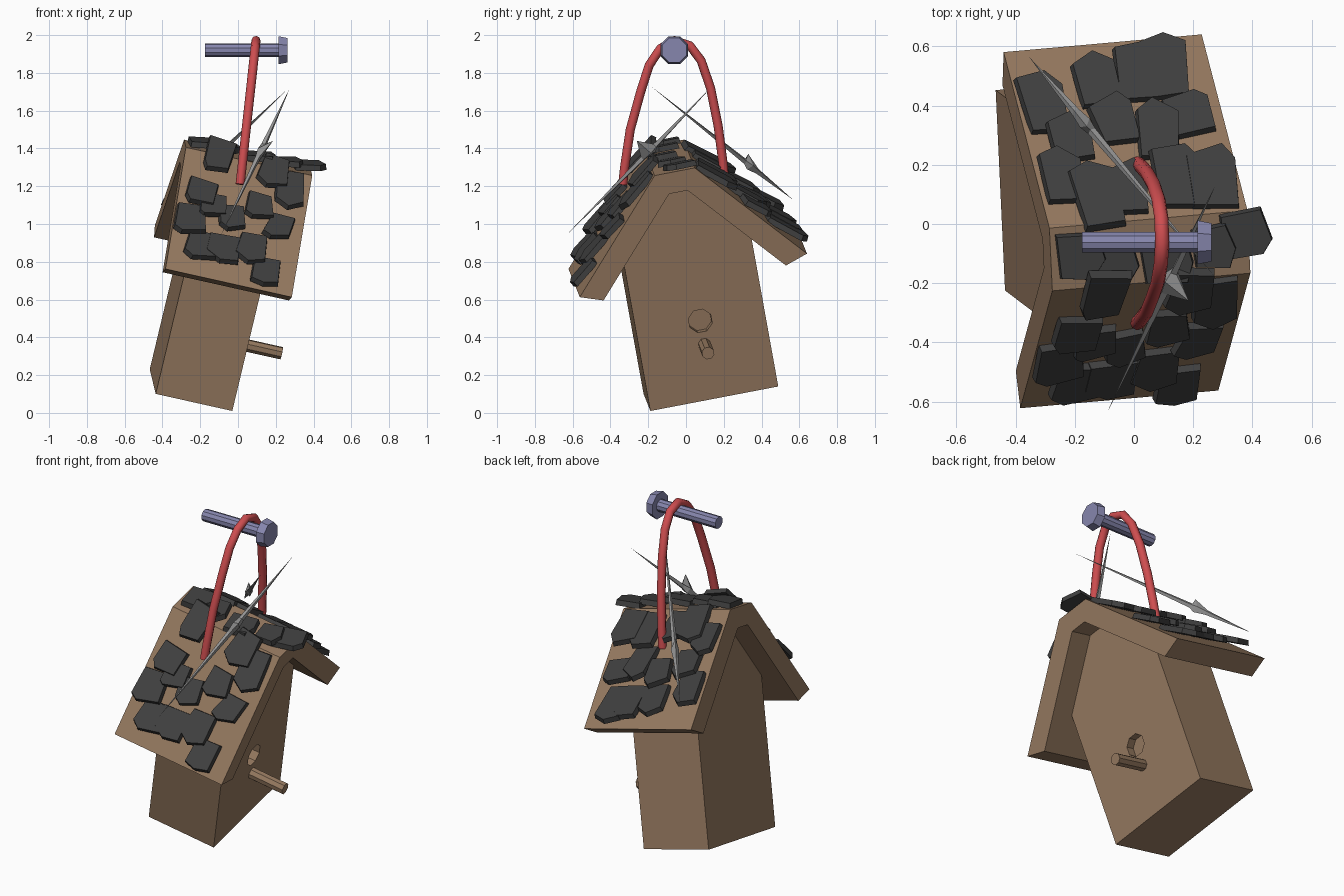
import bpy, bmesh, math, random
from mathutils import Vector, Matrix
from mathutils.geometry import intersect_line_plane

if "Cube" in bpy.data.objects:
    bpy.data.objects.remove(bpy.data.objects["Cube"])

random.seed(4)
V = Vector

def mat(name, r, g, b):
    m = bpy.data.materials.new(name)
    m.diffuse_color = (r, g, b, 1)
    m.use_nodes = True
    m.node_tree.nodes["Principled BSDF"].inputs["Base Color"].default_value = m.diffuse_color
    return m

WOOD = mat("wood", 0.30, 0.19, 0.115)
SLATE = mat("slate", 0.05, 0.05, 0.05)
RED = mat("red_wire", 0.62, 0.075, 0.08)
STEEL = mat("blue_steel", 0.24, 0.24, 0.42)
GREY = mat("grey_metal", 0.32, 0.32, 0.32)

def add(name, bm, m):
    bmesh.ops.recalc_face_normals(bm, faces=bm.faces)
    me = bpy.data.meshes.new(name)
    bm.to_mesh(me)
    bm.free()
    me.materials.append(m)
    ob = bpy.data.objects.new(name, me)
    bpy.context.collection.objects.link(ob)
    return ob

# Tilted house frame: local x = forward, y = across, z = up
AX = V((0.972, 0.087, -0.217)).normalized()
AZ = AX.cross(V((-0.046, 0.981, 0.188))).normalized()
AY = AZ.cross(AX)
ORIGIN = V((-0.046, 0.15, 0.075))
HOUSE = Matrix.Translation(ORIGIN) @ Matrix((AX, AY, AZ)).transposed().to_4x4()

def extrude(name, profile, x0, x1, m):
    """Extrude a (y, z) profile along the house's forward axis."""
    bm = bmesh.new()
    f = bm.faces.new([bm.verts.new((x0, y, z)) for y, z in profile])
    r = bmesh.ops.extrude_face_region(bm, geom=[f])
    bmesh.ops.translate(bm, vec=(x1 - x0, 0, 0),
                        verts=[g for g in r["geom"] if isinstance(g, bmesh.types.BMVert)])
    ob = add(name, bm, m)
    ob.matrix_world = HOUSE
    return ob

def rod(name, x0, x1, r0, r1, sides, z, m, frame, y=0.0):
    """Cylinder or cone frustum along local x."""
    bm = bmesh.new()
    bmesh.ops.create_cone(bm, cap_ends=True, segments=sides, radius1=r0, radius2=r1, depth=x1 - x0)
    bm.transform(Matrix.Translation(((x0 + x1) / 2, y, z)) @ Matrix.Rotation(math.pi / 2, 4, 'Y')
                 @ Matrix.Rotation(math.pi / sides, 4, 'Z'))
    ob = add(name, bm, m)
    ob.matrix_world = frame
    return ob

# Body with entrance hole, perch
half = [(0.345, 0.0), (0.345, 0.86), (0.06, 1.19)]
body = extrude("body", half + [(-y, z) for y, z in reversed(half)], -0.417, 0, WOOD)
cut = rod("hole_cutter", -0.05, 0.05, 0.065, 0.065, 8, 0.43, WOOD, HOUSE)
cut.hide_render = True
cut.hide_viewport = True
b = body.modifiers.new("hole", 'BOOLEAN')
b.object = cut
b.solver = 'EXACT'
rod("perch", -0.03, 0.214, 0.034, 0.034, 8, 0.30, WOOD, HOUSE)

# Bent roof board
outer = [(0.613, 0.714), (0.108, 1.287)]
inner = [(0.05, 1.174), (0.492, 0.672)]
right = outer + [(-y, z) for y, z in reversed(outer)]
left = [(-y, z) for y, z in reversed(inner)] + inner
extrude("roof", right + left, -0.545, 0.143, WOOD)

# Shingles: pentagonal slates, tilted so the pointed end lifts
def shingle(name, centre, down, normal, w, h):
    side = down.cross(normal)
    spin = random.uniform(-0.14, 0.14)
    down = Matrix.Rotation(spin, 3, normal) @ down
    tilt = Matrix.Rotation(-0.17, 3, side)
    if (tilt @ down).dot(normal) < 0:
        tilt.transpose()
    down, normal = tilt @ down, tilt @ normal
    side = down.cross(normal)
    j = lambda: random.uniform(-0.014, 0.014)
    pts = [(-w * .46 + j(), -h / 2), (w * .46 + j(), -h / 2 + j()), (w / 2 + j(), h * .3 + j()),
           (w * .15 + 2 * j(), h / 2), (-w / 2 + j(), h * .36 + j())]
    bm = bmesh.new()
    lo = [bm.verts.new(centre + side * a + down * d + normal * 0.012) for a, d in pts]
    hi = [bm.verts.new(centre + side * a * .93 + down * d * .94 + normal * 0.042) for a, d in pts]
    bm.faces.new(lo)
    bm.faces.new(hi)
    for i in range(5):
        k = (i + 1) % 5
        bm.faces.new((lo[i], lo[k], hi[k], hi[i]))
    add(name, bm, SLATE)

slope = V((0.505, -0.573)).normalized()
# Left slope, placed by front-view x, z, width, height
left_rows = [(-.11, 1.345, .16, .22), (-.20, 1.15, .18, .16), (-.26, 1.01, .16, .20),
             (-.14, 1.08, .16, .15), (-.035, 1.015, .14, .17), (.185, 1.255, .17, .21),
             (.27, 1.16, .16, .25), (.105, 1.075, .16, .16), (.215, .965, .15, .17),
             (-.195, .865, .16, .19), (-.09, .855, .18, .19), (.06, .855, .16, .21), (.135, .73, .16, .18)]
# Right slope and ridge, placed by top-view x, y, width, height
right_rows = [(-.31, .40, .16, .24), (-.13, .48, .17, .21), (.0, .5, .16, .24), (.10, .52, .16, .26),
              (-.225, .285, .16, .20), (-.08, .345, .15, .19), (.07, .31, .15, .24), (.18, .36, .15, .17),
              (-.25, .155, .15, .22), (-.13, .09, .17, .26), (-.02, .115, .14, .22),
              (.14, .15, .15, .25), (.26, .15, .16, .25)]
ridge_row = [(-.18, -.105, .16, .17), (-.075, -.11, .17, .18), (.11, -.12, .17, .18),
             (.27, -.08, .15, .15), (.38, -.03, .15, .17)]
corner = HOUSE @ V((0, 0.108, 1.287))
for label, rows, s in (("left", left_rows, -1), ("right", right_rows, 1), ("ridge", ridge_row, 0)):
    down = AY * s * slope.x + AZ * slope.y if s else AX
    normal = AZ * slope.x - AY * s * slope.y if s else AZ
    base = HOUSE @ V((0, 0.108 * (s or 1), 1.287))
    for i, (a, c, w, h) in enumerate(rows):
        p, q = (V((a, -3, c)), V((a, 3, c))) if s < 0 else (V((a, c, 3)), V((a, c, -3)))
        shingle(f"{label}_shingle_{i}", intersect_line_plane(p, q, base, normal), down, normal, w, h)

# Red hanging wire
path = [(-.335, 1.21), (-.325, 1.30), (-.295, 1.50), (-.24, 1.70), (-.195, 1.84), (-.135, 1.93), (-.06, 1.972),
        (.02, 1.945), (.08, 1.865), (.13, 1.72), (.17, 1.52), (.195, 1.33), (.205, 1.22)]
cu = bpy.data.curves.new("hanging_wire", 'CURVE')
cu.dimensions = '3D'
cu.bevel_depth = 0.024
cu.bevel_resolution = 2
cu.use_fill_caps = True
sp = cu.splines.new('POLY')
sp.points.add(len(path) - 1)
for pt, (y, z) in zip(sp.points, path):
    pt.co = (0.01 + 0.085 * (z - 1.2) / 0.77, y, z, 1)
    pt.radius = 1
cu.materials.append(RED)
wire = bpy.data.objects.new("hanging_wire", cu)
bpy.context.collection.objects.link(wire)

# Bolt through the wire
I = Matrix.Identity(4)
rod("bolt_shaft", -0.175, 0.23, 0.036, 0.036, 10, 1.92, STEEL, I, -0.062)
rod("bolt_head", 0.215, 0.262, 0.080, 0.070, 8, 1.92, STEEL, I, -0.062)

# Long metal spikes with short side barbs at the hub
def spike(name, a, hub, c, barb):
    a, hub, c, barb = V(a), V(hub), V(c), V(barb)
    d = (c - a).normalized()
    u = (barb - hub)
    u = (u - d * u.dot(d)).normalized()
    v = d.cross(u)
    bm = bmesh.new()
    ends = [bm.verts.new(a), bm.verts.new(c)]
    ring = [bm.verts.new(hub + o) for o in (barb - hub, (v + d * .3) * .022, (d * .6 - u) * .03, (d * .3 - v) * .022)]
    # narrow waists give the star its concave outline
    waists = []
    for t, e in ((-0.05, ends[0]), (0.05, ends[1])):
        w = [bm.verts.new(hub + d * t + o * 0.015) for o in (u, v, -u, -v)]
        for i in range(4):
            bm.faces.new((w[i], w[(i + 1) % 4], e))
        waists.append(w)
    for w in waists:
        for i in range(4):
            k = (i + 1) % 4
            bm.faces.new((ring[i], ring[k], w[k], w[i]))
    add(name, bm, GREY)

spike("left_spike", (-.09, -.635, .94), (.12, -.195, 1.383), (.275, .13, 1.72), (.185, -.26, 1.44))
spike("right_spike", (-.355, .565, 1.13), (-.17, .346, 1.305), (.275, -.18, 1.725), (-.16, .33, 1.37))
